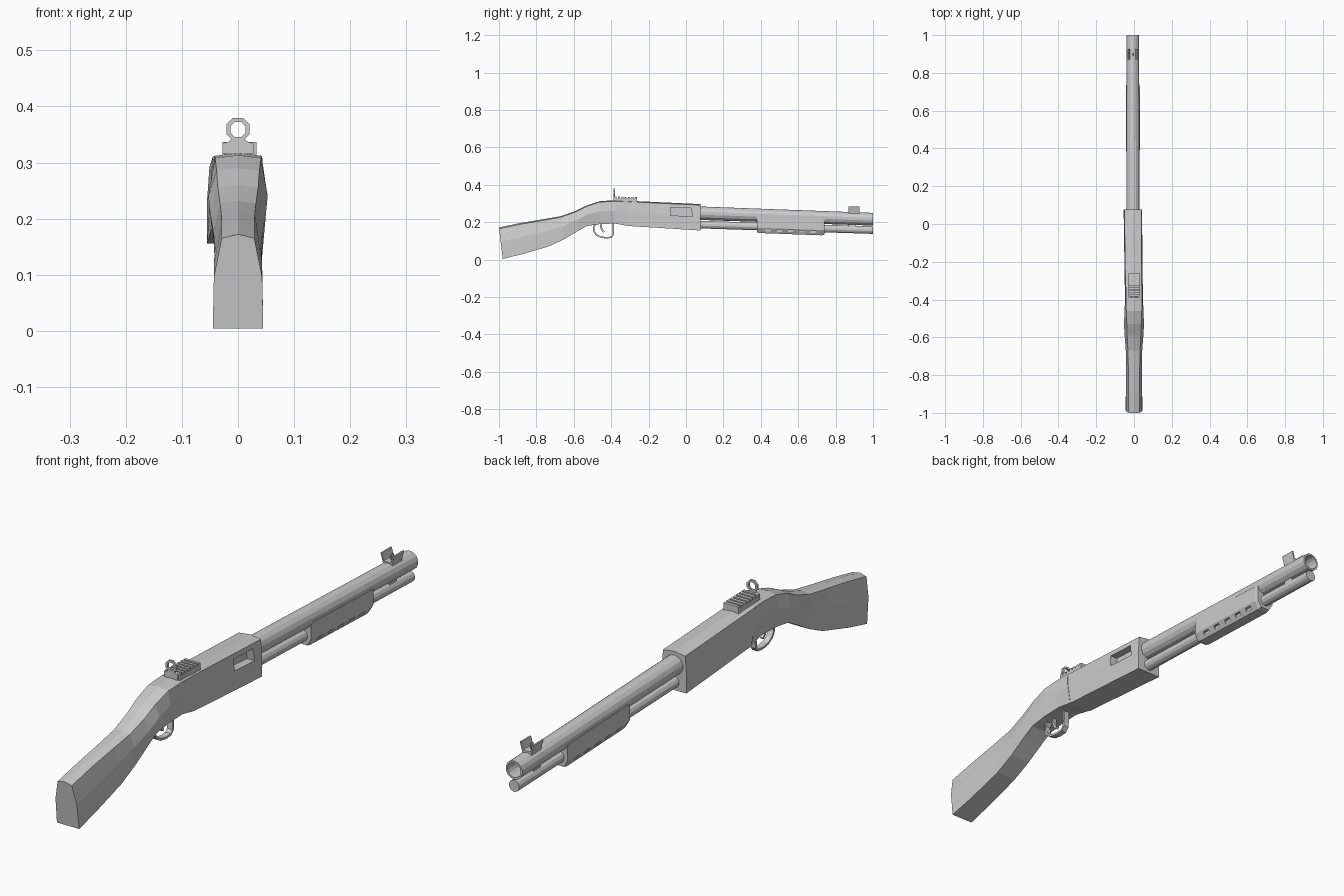
import bpy, bmesh
from math import sin, cos, pi
from mathutils import Vector

if "Cube" in bpy.data.objects:
    bpy.data.objects.remove(bpy.data.objects["Cube"])


def loft(name, rings, close=False):
    """Skin a list of equal-length rings; cap the ends unless closed."""
    bm = bmesh.new()
    vs = [[bm.verts.new(p) for p in r] for r in rings]
    pairs = list(zip(vs, vs[1:])) + ([(vs[-1], vs[0])] if close else [])
    n = len(rings[0])
    for a, b in pairs:
        for i in range(n):
            j = (i + 1) % n
            bm.faces.new((a[i], a[j], b[j], b[i]))
    if not close:
        bm.faces.new(vs[0][::-1])
        bm.faces.new(vs[-1])
    bmesh.ops.recalc_face_normals(bm, faces=bm.faces)
    me = bpy.data.meshes.new(name)
    bm.to_mesh(me)
    bm.free()
    ob = bpy.data.objects.new(name, me)
    bpy.context.collection.objects.link(ob)
    return ob


def slab_yz(name, prof, x0, x1):
    return loft(name, [[(x, y, z) for y, z in prof] for x in (x0, x1)])


def slab_xz(name, prof, y0, y1, dz=0.0):
    return loft(name, [[(x, y0, z) for x, z in prof], [(x, y1, z + dz) for x, z in prof]])


def circle(y, cx, cz, r, n):
    return [(cx + r * cos(2 * pi * (i + .5) / n), y, cz + r * sin(2 * pi * (i + .5) / n)) for i in range(n)]


def cut(ob, cutter):
    m = ob.modifiers.new("cut", 'BOOLEAN')
    m.operation, m.object, m.solver = 'DIFFERENCE', cutter, 'EXACT'
    bpy.context.view_layer.objects.active = ob
    bpy.ops.object.modifier_apply(modifier=m.name)
    bpy.data.objects.remove(cutter)


CX = -0.006

# stock: y/z of top, y/z of bottom, half widths at top, middle and bottom
SECTIONS = [
    (-1.0, .172, -.98, .004, .029, .043, .045),
    (-.89, .195, -.88, .028, .029, .043, .043),
    (-.77, .215, -.73, .072, .030, .041, .041),
    (-.67, .232, -.65, .110, .032, .044, .041),
    (-.59, .260, -.58, .152, .036, .050, .042),
    (-.53, .290, -.53, .180, .038, .053, .042),
    (-.46, .313, -.46, .190, .041, .050, .042),
    (-.38, .317, -.38, .193, .042, .047, .042),
    (-.33, .316, -.31, .180, .043, .047, .045),
]


def section(yt, zt, yb, zb, wt, wm, wb, cx=0.0):
    half = [(wb, 0), (wm, .55), (wt, .96)]
    pts = half + [(0, 1)] + [(-w, t) for w, t in half[::-1]]
    return [(cx + w, yb + (yt - yb) * t, zb + (zt - zb) * t) for w, t in pts]


loft("stock", [section(*s) for s in SECTIONS])

# receiver with ejection port on the right side
receiver = loft("receiver", [section(-.335, .316, -.31, .18, .043, .047, .046, -.002),
                             section(.077, .297, .077, .156, .045, .049, .049, CX)])
cut(receiver, slab_yz("port_cutter", [(-.083, .28), (.028, .275), (.035, .23), (-.083, .237)], .012, .1))

# barrel with open bore, and magazine tube below it
loft("barrel", [circle(.05, CX, .249, .036, 14), circle(1.0, CX, .216, .034, 14),
                circle(1.0, CX, .216, .027, 14), circle(.6, CX, .229, .027, 14)])
loft("magazine_tube", [circle(.05, CX, .188, .021, 12), circle(1.0, CX, .158, .021, 12)])
slab_yz("tube_bracket", [(.865, .2), (.905, .2), (.905, .165), (.865, .165)], CX - .012, CX + .012)


# pump handle with vent slots on the lower slanted faces
def pump_ring(y, dz, k=1.0):
    half = [(.02, .14), (.037, .168), (.037, .23)]
    pts = half + [(-x, z) for x, z in half[::-1]]
    return [(CX + x * k, y, .195 + (z - .195) * k + dz) for x, z in pts]


pump = loft("pump_handle", [pump_ring(.38, .002, .93), pump_ring(.395, .002),
                            pump_ring(.725, -.01), pump_ring(.74, -.01, .93)])
for i in range(5):
    y = .44 + i * .06
    z = .157 - i * .002
    for s in (-1, 1):
        x0, x1 = sorted((CX + s * .024, CX + s * .05))
        cut(pump, slab_yz("slot_cutter", [(y - .014, z - .006), (y + .014, z - .006),
                                          (y + .014, z + .005), (y - .014, z + .005)], x0, x1))

# toothed rail on the receiver: alternating ridges and grooves
rail = [(-.382, .308), (-.382, .337)]
for i in range(7):
    y = -.382 + i * .018
    rail += [(y + .011, .337 - i * .0005), (y + .011, .328), (y + .018, .328), (y + .018, .337 - i * .0005)]
rail = rail[:-2] + [(-.263, .328), (-.263, .305)]
slab_yz("sight_rail", rail, -.028, .033)

# rear ring sight with its foot
loft("rear_ring_sight", [circle(-.388, 0, .359, .0225, 8), circle(-.380, 0, .359, .0225, 8),
                         circle(-.380, 0, .359, .0145, 8), circle(-.388, 0, .359, .0145, 8)], close=True)
slab_xz("rear_sight_foot", [(-.028, .315), (.028, .315), (.028, .334), (.015, .338), (.011, .344),
                            (-.011, .344), (-.015, .338), (-.028, .334)], -.388, -.380)

# front sight: saddle, two flared ears and a centre post
slab_xz("front_sight_base", [(CX - .02, .235), (CX + .02, .235), (CX + .018, .258), (CX - .018, .258)], .87, .927)
for s, side in ((-1, "left"), (1, "right")):
    slab_xz("front_sight_ear_" + side, [(CX + s * .013, .25), (CX + s * .018, .25),
                                        (CX + s * .028, .285), (CX + s * .022, .285)], .87, .927)
slab_xz("front_sight_post", [(CX - .003, .25), (CX + .003, .25), (CX + .002, .277), (CX - .002, .277)], .89, .905)


# trigger guard: flat band swept along a path in the side plane
def band(name, path, t, w):
    pts = [Vector(p) for p in path]
    rings = []
    for i, p in enumerate(pts):
        d = (pts[min(i + 1, len(pts) - 1)] - pts[max(i - 1, 0)]).normalized()
        n = Vector((-d.y, d.x)) * t / 2
        a, b = p + n, p - n
        rings.append([(-w, a.x, a.y), (w, a.x, a.y), (w, b.x, b.y), (-w, b.x, b.y)])
    return loft(name, rings)


band("trigger_guard", [(-.478, .195), (-.494, .175), (-.494, .155), (-.482, .135), (-.46, .122),
                       (-.43, .117), (-.402, .119), (-.39, .132), (-.388, .16), (-.388, .198)], .008, .011)
band("trigger", [(-.452, .198), (-.455, .175), (-.448, .157), (-.437, .147)], .009, .006)
